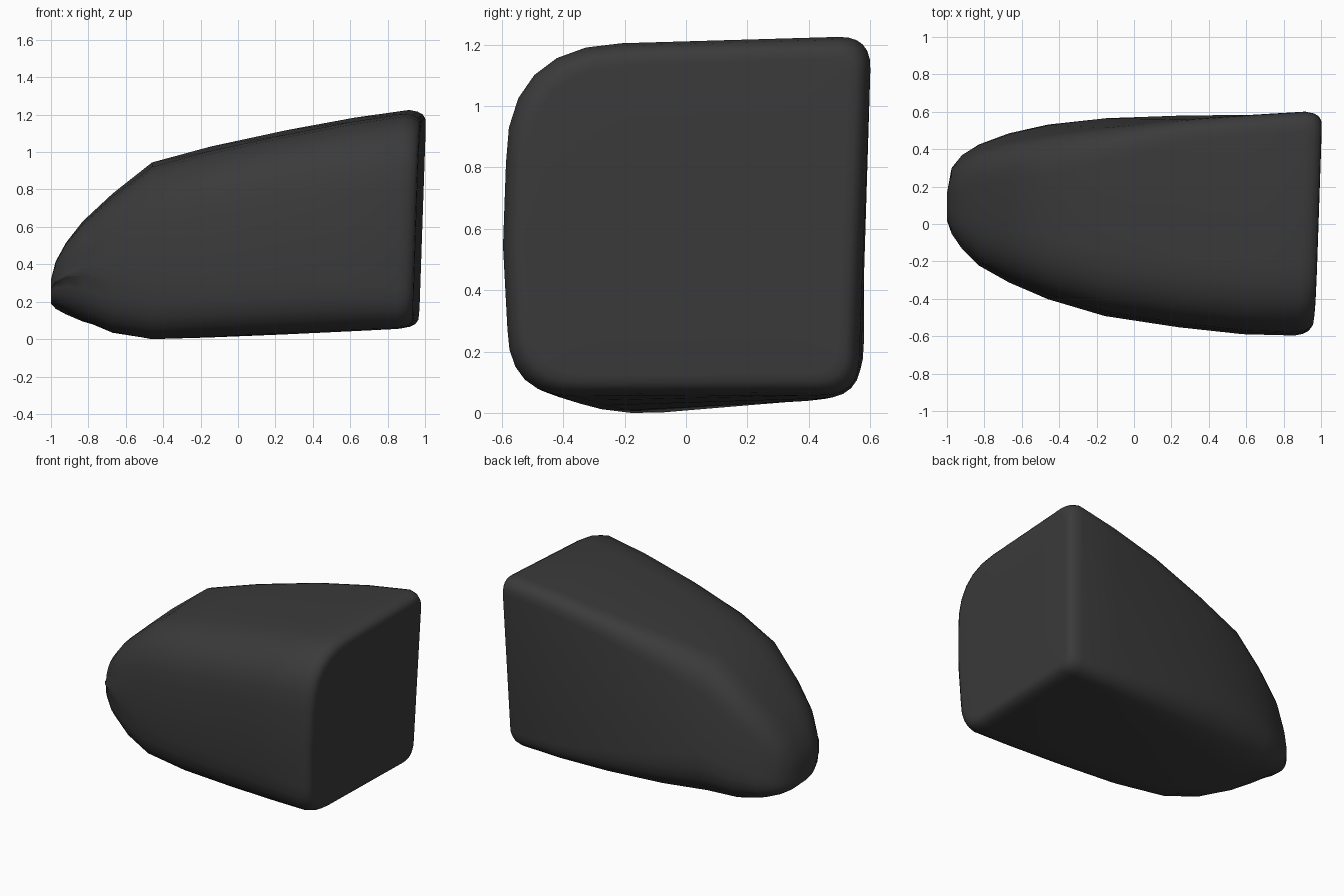
import bpy, bmesh
from mathutils import Vector

if "Cube" in bpy.data.objects:
    bpy.data.objects.remove(bpy.data.objects["Cube"])

ARC = 7  # points per rounded corner

# Cross-sections along x: x, then (y, z, radius) for corners
# bottom-front, bottom-back, top-back, top-front
SECTIONS = [
    (-1.00, (0.02, 0.23, .06), (0.17, 0.19, .06), (0.16, 0.33, .05), (0.04, 0.33, .06)),
    (-0.975, (-0.05, 0.22, .12), (0.31, 0.16, .10), (0.28, 0.43, .12), (-0.03, 0.42, .12)),
    (-0.92, (-0.13, 0.18, .17), (0.39, 0.13, .15), (0.32, 0.53, .15), (-0.11, 0.52, .17)),
    (-0.83, (-0.22, 0.12, .23), (0.45, 0.10, .20), (0.37, 0.65, .16), (-0.20, 0.62, .22)),
    (-0.67, (-0.31, 0.03, .29), (0.52, 0.075, .27), (0.41, 0.80, .17), (-0.29, 0.76, .27)),
    (-0.46, (-0.40, -0.02, .32), (0.57, 0.08, .32), (0.45, 0.97, .19), (-0.38, 0.91, .31)),
    (-0.15, (-0.485, 0.005, .30), (0.59, 0.06, .27), (0.50, 1.05, .16), (-0.475, 1.0, .34)),
    (0.25, (-0.54, 0.03, .28), (0.585, 0.055, .19), (0.555, 1.135, .12), (-0.54, 1.09, .36)),
    (0.60, (-0.575, 0.05, .26), (0.57, 0.06, .13), (0.585, 1.20, .11), (-0.58, 1.16, .38)),
    (0.88, (-0.58, 0.065, .22), (0.56, 0.07, .11), (0.605, 1.24, .11), (-0.59, 1.205, .38)),
]


def rounded_section(corners):
    """Closed loop of (y, z) points around a quad with filleted corners."""
    pts = []
    for i, (y, z, r) in enumerate(corners):
        p = Vector((y, z))
        prev = Vector(corners[i - 1][:2]) - p
        nxt = Vector(corners[(i + 1) % 4][:2]) - p
        a = p + prev.normalized() * min(r, .48 * prev.length)
        b = p + nxt.normalized() * min(r, .48 * nxt.length)
        for k in range(ARC):
            t = k / (ARC - 1)
            pts.append(a * (1 - t) ** 2 + p * 2 * t * (1 - t) + b * t * t)
    # gentle outward bulge of the front side
    bulge = (pts[-1] + pts[0]) / 2
    bulge.y += 0.0
    bulge.x -= 0.012
    return pts + [bulge]


loops = [(s[0], rounded_section(s[1:])) for s in SECTIONS]

# rounded rim and flat end face
centre = Vector((0.0, 0.65))
rim = loops[-1][1]
for x, scale in ((0.925, .985), (0.953, .96), (0.967, .925), (0.970, .88), (0.970, .5)):
    loops.append((x, [centre + (p - centre) * scale for p in rim]))

# loft
bm = bmesh.new()
rings = []
for x, pts in loops:
    w = max(0.0, min(1.0, (x + 0.5) / 1.4))  # lean of the end face
    rings.append([bm.verts.new((x + w * (.033 * (p.y - .65) + .033 * p.x), p.x, p.y)) for p in pts])
n = len(rings[0])
for a, b in zip(rings, rings[1:]):
    for i in range(n):
        j = (i + 1) % n
        bm.faces.new((a[i], a[j], b[j], b[i]))
bm.faces.new(rings[0])
bm.faces.new(rings[-1])
bmesh.ops.recalc_face_normals(bm, faces=bm.faces)
for f in bm.faces:
    f.smooth = True

# rest on the ground
low = min(v.co.z for v in bm.verts)
bmesh.ops.translate(bm, vec=(0, 0, -low), verts=bm.verts)

mat = bpy.data.materials.new("dark_grey")
mat.diffuse_color = (0.043, 0.043, 0.043, 1)
mat.use_nodes = True
mat.node_tree.nodes["Principled BSDF"].inputs["Base Color"].default_value = mat.diffuse_color
mesh = bpy.data.meshes.new("rounded_wedge_body")
bm.to_mesh(mesh)
bm.free()
mesh.materials.append(mat)
body = bpy.data.objects.new("rounded_wedge_body", mesh)
bpy.context.collection.objects.link(body)
